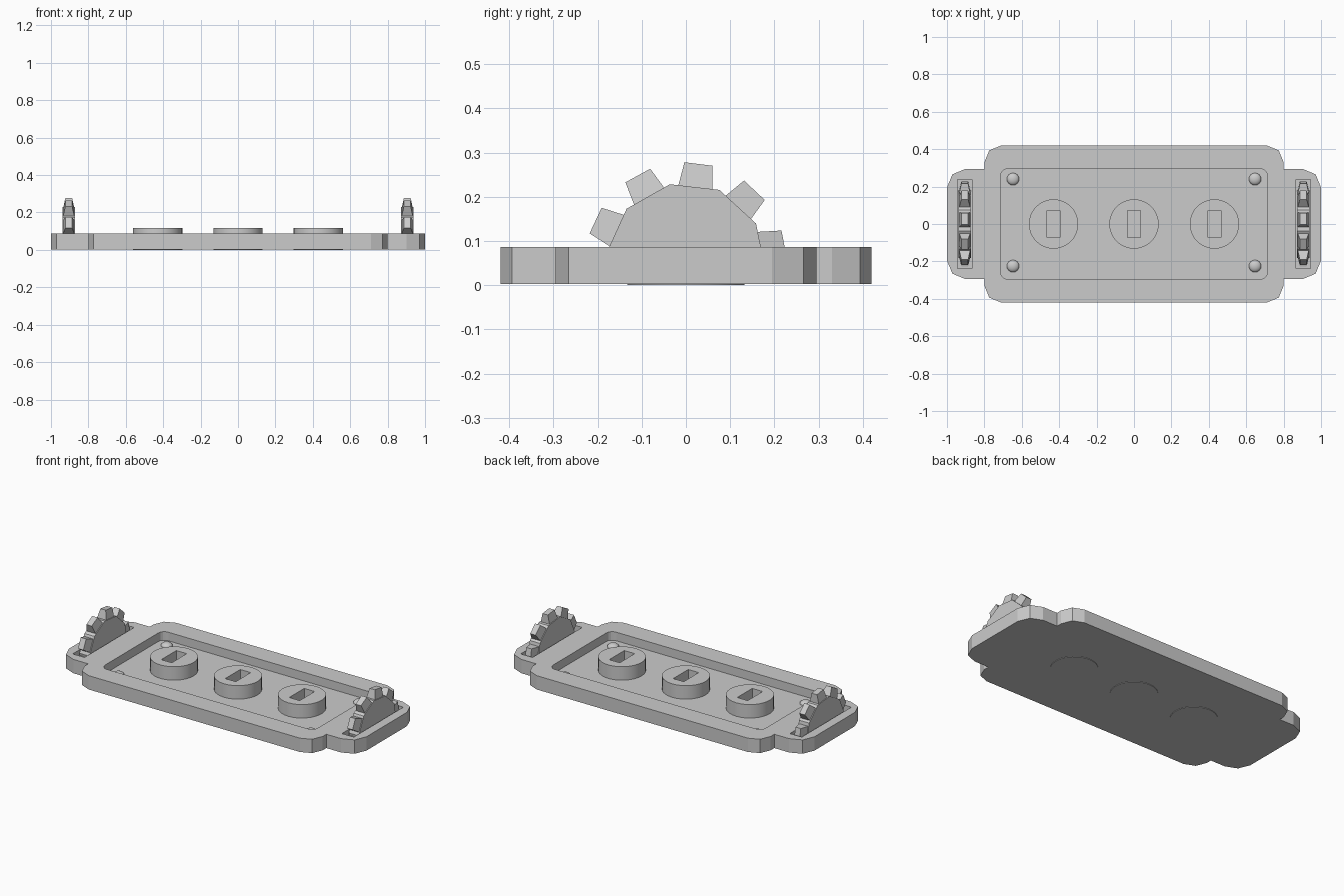
import bpy, bmesh
from math import sin, cos, pi, radians
from mathutils import Vector, Matrix

if "Cube" in bpy.data.objects:
    bpy.data.objects.remove(bpy.data.objects["Cube"])

TOP, FLOOR = 0.087, 0.035


def make(name, bm):
    bmesh.ops.recalc_face_normals(bm, faces=bm.faces)
    me = bpy.data.meshes.new(name)
    bm.to_mesh(me)
    bm.free()
    ob = bpy.data.objects.new(name, me)
    bpy.context.collection.objects.link(ob)
    return ob


def activate(ob):
    bpy.ops.object.select_all(action='DESELECT')
    ob.select_set(True)
    bpy.context.view_layer.objects.active = ob


def prism(name, pts, z0, z1):
    bm = bmesh.new()
    loft(bm, [(x, y, z0) for x, y in pts], [(x, y, z1) for x, y in pts])
    return make(name, bm)


def loft(bm, a, b):
    a, b = [bm.verts.new(p) for p in a], [bm.verts.new(p) for p in b]
    bm.faces.new(a)
    bm.faces.new(b)
    for i in range(len(a)):
        j = (i + 1) % len(a)
        bm.faces.new((a[i], a[j], b[j], b[i]))


def corner(x, y, r, n=2):
    # rounded corner in the +x +y quadrant, from the right side to the back
    return [(x - r + r * cos(i * pi / 2 / n), y - r + r * sin(i * pi / 2 / n))
            for i in range(n + 1)]


def four_way(q):
    half = q + [(-x, y) for x, y in reversed(q)]
    return half + [(-x, -y) for x, y in half]


def box_pts(cx, cy, hx, hy):
    return [(cx + a * hx, cy + b * hy) for a, b in ((1, 1), (-1, 1), (-1, -1), (1, -1))]


def cut(ob, cutter):
    m = ob.modifiers.new("cut", 'BOOLEAN')
    m.operation, m.solver, m.object = 'DIFFERENCE', 'EXACT', cutter
    activate(ob)
    bpy.ops.object.modifier_apply(modifier=m.name)
    bpy.data.objects.remove(cutter)


# base plate with narrower end tabs, a tray recess and two gear slots
quadrant = corner(1.0, 0.295, 0.1) + [(0.8, 0.295)] + corner(0.8, 0.42, 0.09)
plate = prism("base_plate", four_way(quadrant), 0.003, TOP)
cut(plate, prism("recess_cutter", four_way(corner(0.715, 0.295, 0.04, 4)), FLOOR, 0.2))
for s in (-1, 1):
    cut(plate, prism("slot_cutter", box_pts(s * 0.905, 0, 0.04, 0.238), FLOOR, 0.2))

# three round sockets with rectangular keyholes
for x in (-0.43, 0, 0.43):
    ring = [(x + 0.132 * cos(i * pi / 16), 0.132 * sin(i * pi / 16)) for i in range(32)]
    socket = prism("socket", ring, 0, 0.117)
    cut(socket, prism("keyhole_cutter", box_pts(x, 0, 0.035, 0.072), FLOOR, 0.2))
    activate(socket)
    bpy.ops.object.shade_smooth_by_angle(angle=radians(30))

# domed rivets in the tray corners
for x in (-0.647, 0.647):
    for y in (-0.225, 0.24):
        bpy.ops.mesh.primitive_uv_sphere_add(segments=16, ring_count=8, radius=0.033,
                                             location=(x, y, FLOOR))
        rivet = bpy.context.object
        rivet.name = "rivet"
        rivet.scale.z = 0.6
        bpy.ops.object.shade_smooth()


# ten-sided gear wheels half sunk in the slots
def gear(name, cx):
    bm = bmesh.new()
    rim = [radians(29.5 + 36 * i) for i in range(10)]
    loft(bm, *[[(x, 0.182 * cos(t), 0.182 * sin(t)) for t in rim] for x in (-0.034, 0.034)])
    for i in range(10):
        rot = Matrix.Rotation(radians(82.8 - 90 + 36 * i), 3, 'X')
        base = [rot @ Vector((x, y, 0.165)) for x, y in box_pts(0, 0, 0.031, 0.040)]
        tip = [rot @ Vector((x, y, 0.226)) for x, y in box_pts(0, 0, 0.018, 0.032)]
        loft(bm, base, tip)
    bmesh.ops.translate(bm, verts=bm.verts, vec=(cx, 0, 0.05))
    bmesh.ops.bisect_plane(bm, geom=bm.verts[:] + bm.edges[:] + bm.faces[:],
                           plane_co=(0, 0, FLOOR - 0.004), plane_no=(0, 0, 1), clear_inner=True)
    return make(name, bm)


gear("gear_left", -0.905)
gear("gear_right", 0.905)
